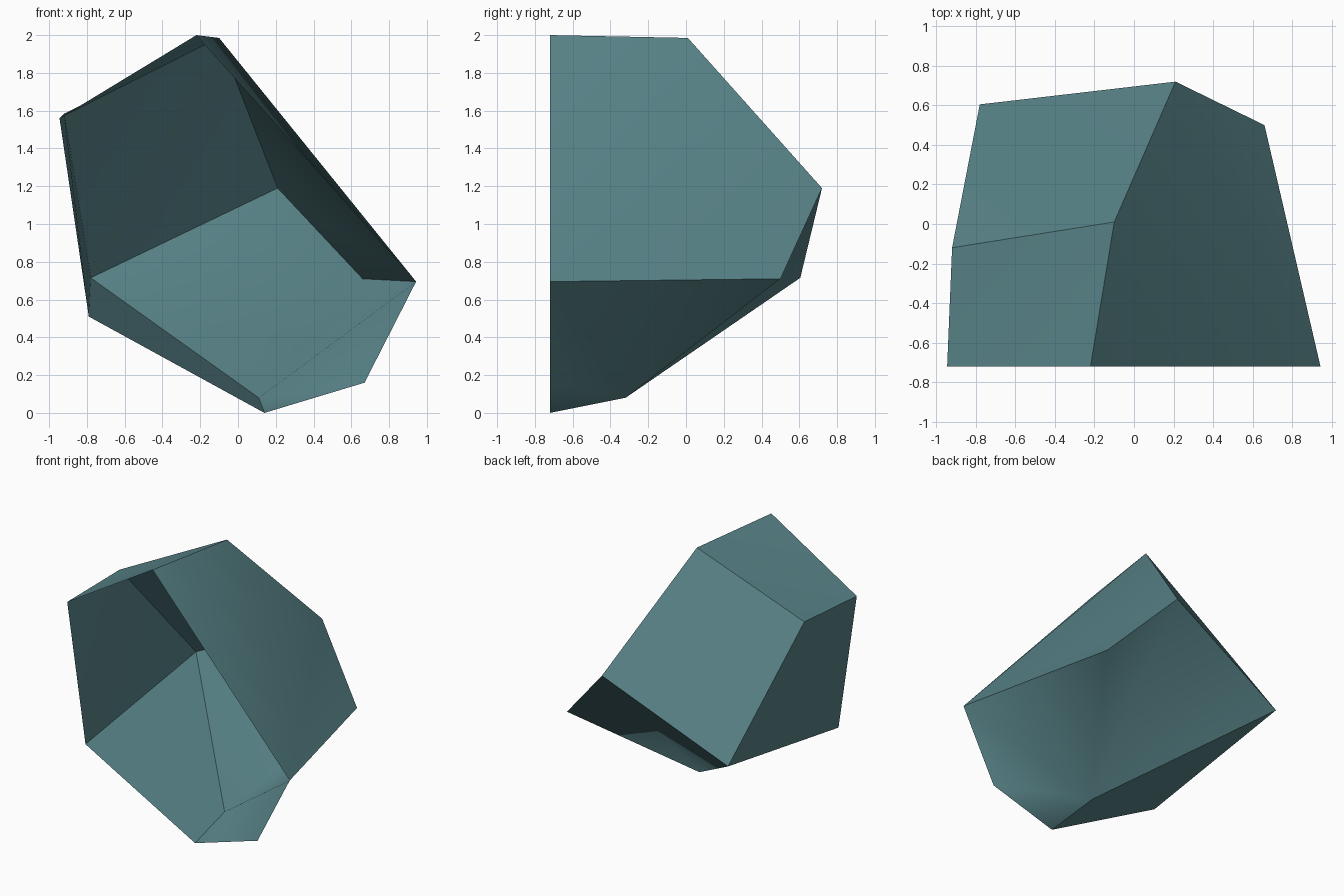
import bpy, bmesh

if "Cube" in bpy.data.objects:
    bpy.data.objects.remove(bpy.data.objects["Cube"])

# Corners of the faceted half shell; the p corners lie on the open front plane
FRONT = -0.72
corners = {
    "a": (-0.10, 0.01, 1.985), "b": (0.21, 0.72, 1.19),
    "c": (-0.78, 0.605, 0.715), "d": (0.66, 0.50, 0.71),
    "e": (-0.92, -0.12, 1.585), "f": (0.11, -0.32, 0.08),
    "p1": (-0.22, FRONT, 2.0), "p2": (-0.945, FRONT, 1.56),
    "p3": (-0.79, FRONT, 0.51), "p4": (0.14, FRONT, 0.0),
    "p5": (0.67, FRONT, 0.16), "p6": (0.943, FRONT, 0.695),
}

# Broad facets, each built as a fan of triangles from its first corner
facets = [
    "p6 d b a p1",         # upper right
    "f c b d p6 p5 p4",    # underside and back
    "a b c e",             # upper back
    "a e p2 p1",           # upper left
    "e c p3 p2",           # left
    "c f p4 p3",           # lower left
]

bm = bmesh.new()
v = {name: bm.verts.new(co) for name, co in corners.items()}
facet_of = {}
for number, names in enumerate(facets):
    ring = [v[n] for n in names.split()]
    for s, t in zip(ring[1:], ring[2:]):
        face = bm.faces.new((ring[0], s, t))
        face.smooth = True
        facet_of[face] = number

# Creases: sharp wherever two different facets meet
for edge in bm.edges:
    edge.smooth = len({facet_of[f] for f in edge.link_faces}) == 1

# Point the surface outward
bmesh.ops.recalc_face_normals(bm, faces=bm.faces[:])
top = max(bm.faces, key=lambda f: f.calc_center_median().z)
if top.normal.z < 0:
    bmesh.ops.reverse_faces(bm, faces=bm.faces[:])

mesh = bpy.data.meshes.new("rock_shell")
bm.to_mesh(mesh)
bm.free()

# Single teal colour
mat = bpy.data.materials.new("teal")
mat.diffuse_color = (0.095, 0.222, 0.24, 1.0)
mat.use_nodes = True
mat.node_tree.nodes["Principled BSDF"].inputs["Base Color"].default_value = mat.diffuse_color
mesh.materials.append(mat)
bpy.context.collection.objects.link(bpy.data.objects.new("rock_shell", mesh))
